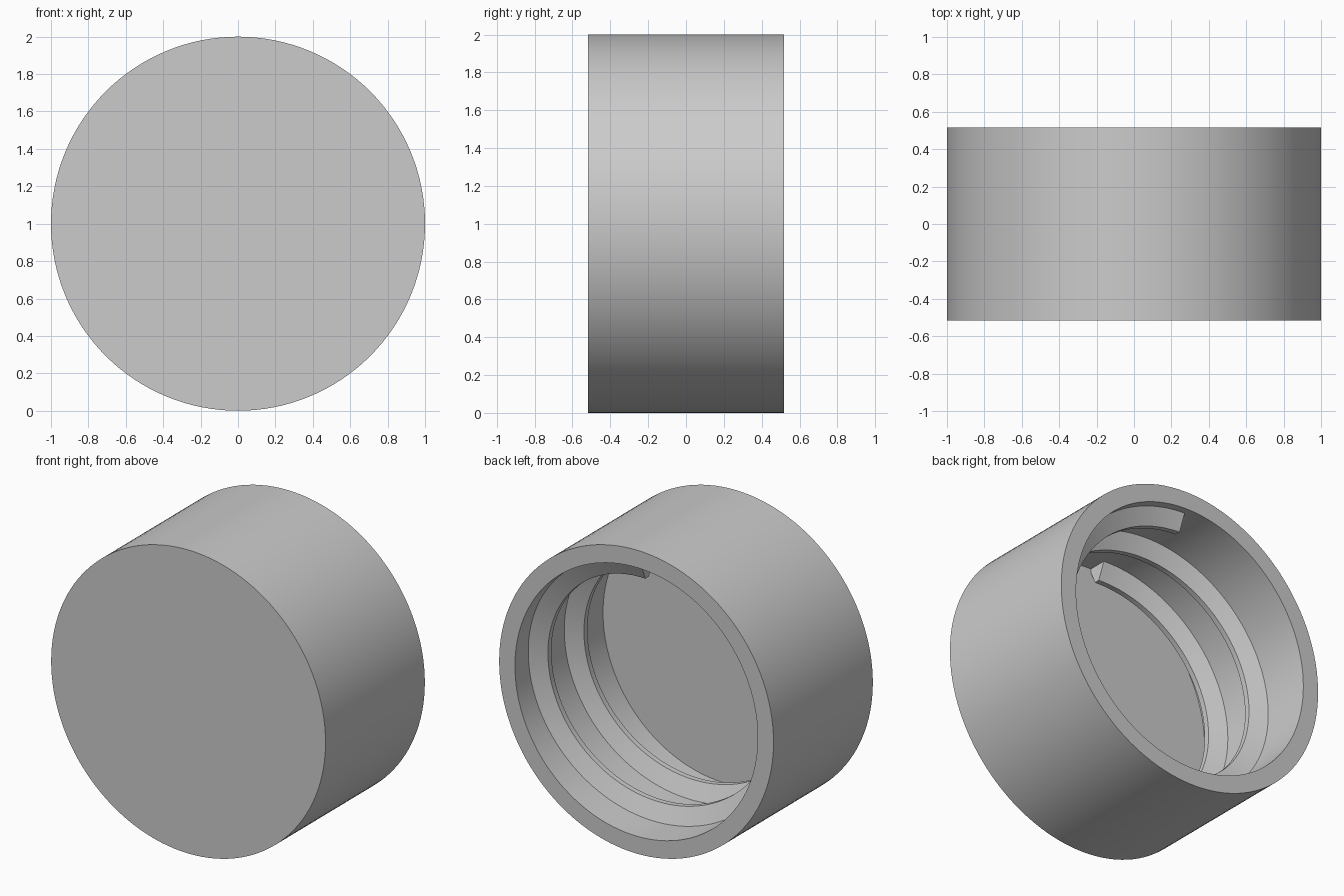
import bpy, bmesh
from math import sin, cos, tau, radians

cube = bpy.data.objects.get("Cube")
if cube:
    bpy.data.objects.remove(cube, do_unlink=True)

RADIUS, BORE, HALF_DEPTH, FLOOR = 1.0, 0.885, 0.517, -0.40
SEGMENTS = 128

grey = bpy.data.materials.new("light_grey")
grey.use_nodes = True
grey.diffuse_color = (0.6, 0.6, 0.6, 1)
grey.node_tree.nodes["Principled BSDF"].inputs["Base Color"].default_value = (0.6, 0.6, 0.6, 1)


def ring_point(radius, y, angle):
    """Point around the y axis; angle 0 is the top, turning toward +x."""
    return (radius * sin(angle), y, 1 + radius * cos(angle))


def finish(name, bm):
    bmesh.ops.recalc_face_normals(bm, faces=bm.faces)
    mesh = bpy.data.meshes.new(name)
    bm.to_mesh(mesh)
    bm.free()
    mesh.materials.append(grey)
    obj = bpy.data.objects.new(name, mesh)
    bpy.context.collection.objects.link(obj)
    bpy.ops.object.select_all(action='DESELECT')
    obj.select_set(True)
    bpy.context.view_layer.objects.active = obj
    bpy.ops.object.shade_smooth_by_angle(angle=radians(25))
    return obj


def bridge(bm, a, b):
    n = len(a)
    for i in range(n):
        bm.faces.new((a[i], a[(i + 1) % n], b[(i + 1) % n], b[i]))


# Cap shell: closed at the front, open at the back
bm = bmesh.new()
profile = [(RADIUS, -HALF_DEPTH), (RADIUS, HALF_DEPTH), (BORE, HALF_DEPTH), (BORE, FLOOR)]
rings = [[bm.verts.new(ring_point(r, y, tau * i / SEGMENTS)) for i in range(SEGMENTS)]
         for r, y in profile]
for a, b in zip(rings, rings[1:]):
    bridge(bm, a, b)
bm.faces.new(rings[0])
bm.faces.new(rings[-1])
finish("cap_shell", bm)

# Inner screw thread: trapezoid section swept along two turns
TURNS, START, END = 2, 0.405, -0.345
section = [(BORE + 0.01, 0.07), (0.775, 0.018), (0.775, -0.018), (BORE + 0.01, -0.07)]
bm = bmesh.new()
steps = TURNS * SEGMENTS
loops = []
for i in range(steps + 1):
    t = i / steps
    y = START + (END - START) * t
    loops.append([bm.verts.new(ring_point(r, y + dy, tau * TURNS * t)) for r, dy in section])
for a, b in zip(loops, loops[1:]):
    bridge(bm, a, b)
bm.faces.new(loops[0])
bm.faces.new(loops[-1])
finish("screw_thread", bm)
